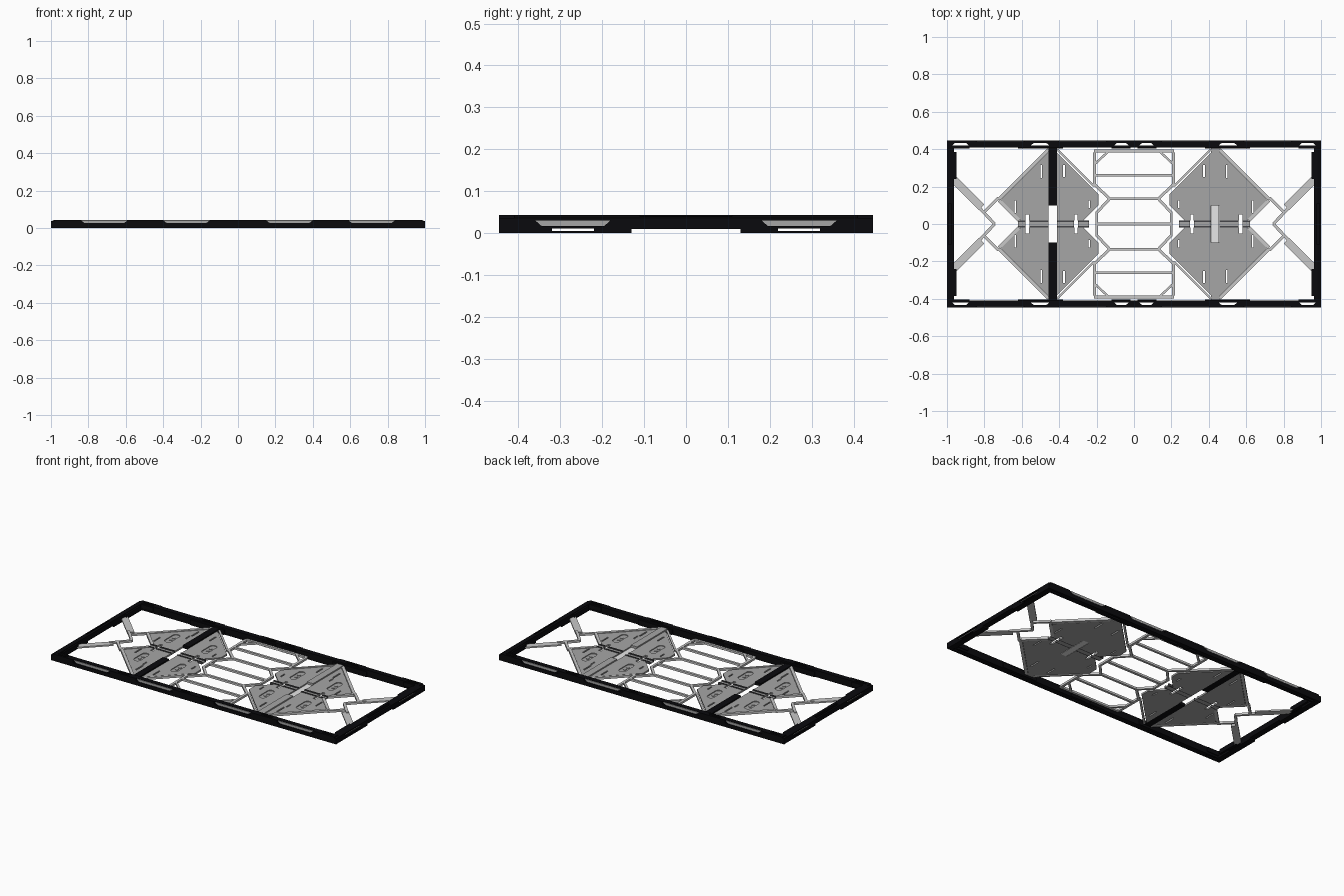
import bpy, bmesh, math
from mathutils import Vector

if "Cube" in bpy.data.objects:
    bpy.data.objects.remove(bpy.data.objects["Cube"])


def material(name, r, g, b):
    m = bpy.data.materials.new(name)
    m.diffuse_color = (r, g, b, 1)
    m.use_nodes = True
    m.node_tree.nodes["Principled BSDF"].inputs["Base Color"].default_value = m.diffuse_color
    return m


BLACK = material("black", 0.003, 0.003, 0.004)
GREY = material("panel grey", 0.38, 0.38, 0.38)
PALE = material("pale grey", 0.58, 0.58, 0.58)
DARK = material("seam dark", 0.06, 0.06, 0.065)
WHITE = material("white", 0.95, 0.95, 0.95)

ALL = [(1, 1), (-1, 1), (1, -1), (-1, -1)]
LR = [(1, 1), (-1, 1)]
FB = [(1, 1), (1, -1)]
ONE = [(1, 1)]


def build(name, solids, mat, signs=ALL, cutter=None):
    """Solids are (outline, low, high, axis); each is repeated for every mirror sign."""
    bm = bmesh.new()
    for pts, lo, hi, axis in solids:
        for sx, sy in signs:
            rings = []
            for h in (lo, hi):
                ring = []
                for a, b in pts:
                    x, y, z = {"z": (a, b, h), "x": (h, a, b), "y": (a, h, b)}[axis]
                    ring.append(bm.verts.new((x * sx, y * sy, z)))
                rings.append(ring)
            n = len(pts)
            bm.faces.new(rings[0])
            bm.faces.new(rings[1])
            for i in range(n):
                j = (i + 1) % n
                bm.faces.new((rings[0][i], rings[0][j], rings[1][j], rings[1][i]))
    bmesh.ops.recalc_face_normals(bm, faces=bm.faces)
    me = bpy.data.meshes.new(name)
    bm.to_mesh(me)
    bm.free()
    ob = bpy.data.objects.new(name, me)
    bpy.context.collection.objects.link(ob)
    me.materials.append(mat)
    if cutter:
        mod = ob.modifiers.new("cut", "BOOLEAN")
        mod.operation = "DIFFERENCE"
        mod.solver = "EXACT"
        mod.object = cutter
    return ob


def helper(name, solids, signs=ALL):
    ob = build(name, solids, BLACK, signs)
    ob.hide_render = True
    ob.hide_viewport = False
    ob.display_type = "WIRE"
    return ob


def box(x0, x1, y0, y1, z0, z1):
    return ([(x0, y0), (x1, y0), (x1, y1), (x0, y1)], z0, z1, "z")


def bar(p, q, w, z0, z1):
    p, q = Vector(p), Vector(q)
    d = (q - p).normalized() * w / 2
    s = Vector((-d.y, d.x))
    return ([tuple(v) for v in (p + s, q + s, q - s, p - s)], z0, z1, "z")


def stadium(cx, cy, r, half, z0, z1):
    pts = [(cx + r * math.cos(t * math.pi / 8),
            cy + r * math.sin(t * math.pi / 8) + (half if t <= 8 else -half))
           for t in list(range(9)) + list(range(8, 17))]
    pts[9] = (cx - r, cy - half)
    return (pts, z0, z1, "z")


# Long side beams with through slots
slots = [([(a, 0.421), (b, 0.421), (b - 0.014, 0.434), (a + 0.014, 0.434)], -0.01, 0.06, "z")
         for a, b in ((0.03, 0.105), (0.455, 0.55), (0.885, 0.97))]
side_cut = helper("side_slot_cutter", slots)
build("side_beams", [box(-0.985, 0.985, 0.41, 0.441, 0, 0.043)], BLACK, FB, side_cut)
build("side_lower_rails", [box(-0.985, 0.985, 0.441, 0.446, 0, 0.024)], BLACK, FB)
build("side_tabs", [box(0.38, 0.62, 0.403, 0.41, 0, 0.034),
                    box(0.02, 0.12, 0.405, 0.41, 0, 0.034),
                    box(0.88, 0.962, 0.403, 0.41, 0.012, 0.04)], BLACK)
build("corner_blocks", [box(0.985, 1.0, 0.41, 0.446, 0, 0.036)], BLACK)
build("side_panels", [([(a, 0.041), (b, 0.041), (b - 0.02, 0.026), (a + 0.02, 0.026)],
                       0.441, 0.445, "y") for a, b in ((0.15, 0.40), (0.59, 0.84))], GREY)
build("side_panel_frames", [box(a, b, 0.441, 0.446, 0.024, 0.043)
                            for a, b in ((0, 0.145), (0.405, 0.585), (0.845, 0.985))], BLACK)

# End beams: underside notch, narrow slots, panel recesses and top slot
panel = [(0.18, 0.030), (0.36, 0.030), (0.345, 0.017), (0.195, 0.017)]
end_cut = helper("end_cutter", [box(0.9, 1.1, -0.13, 0.13, -0.02, 0.010),
                                box(0.979, 0.992, -0.11, 0.11, 0.0101, 0.06)], LR)
end_cut2 = helper("end_recess_cutter", [(panel, 0.986, 1.02, "x"),
                                        box(0.9, 1.1, 0.22, 0.32, 0.005, 0.011)])
profile = [(0.962, 0), (1, 0), (1, 0.036), (0.982, 0.043), (0.962, 0.043)]
ends = build("end_beams", [(profile, -0.41, 0.41, "y")], BLACK, LR, end_cut)
mod = ends.modifiers.new("recess", "BOOLEAN")
mod.operation, mod.solver, mod.object = "DIFFERENCE", "EXACT", end_cut2
build("end_panels", [(panel, 0.984, 0.989, "x")], GREY)
build("end_inner_blocks", [box(0.950, 0.962, 0.24, 0.385, 0.012, 0.04)], BLACK)

# Diamond panels: square on its corner, clipped along the seam and the cross bar
CX, CY = 0.435, 0.13
Z0, Z1 = 0.013, 0.024
outer = [(0.457, 0.018), (CX + 0.17, 0.018), (CX + 0.275, CY), (0.457, 0.383)]
inner = [(0.413, 0.018), (0.413, 0.383), (0.19, 0.16), (0.19, 0.10), (0.272, 0.018)]
cuts = []
for cx in (0.57, 0.31):
    cuts += [stadium(cx, 0.155, 0.022, 0.038, 0.019, 0.05),
             box(cx - 0.009, cx + 0.009, -0.01, 0.05, 0, 0.05)]
cuts += [box(0.491, 0.500, 0.245, 0.315, 0, 0.05), box(0.370, 0.379, 0.25, 0.315, 0, 0.05),
         box(0.500, 0.508, 0.195, 0.235, 0.02, 0.05), box(0.630, 0.638, 0.06, 0.125, 0, 0.05),
         box(0.236, 0.244, 0.085, 0.125, 0, 0.05)]
plate_cut = helper("plate_cutter", cuts)
build("diamond_panels", [(outer, Z0, Z1, "z"), (inner, Z0, Z1, "z")], GREY, ALL, plate_cut)
build("recess_studs", [stadium(cx, cy, 0.011, 0.0, 0.019, 0.0225)
                       for cx in (0.57, 0.31) for cy in (0.14, 0.17)], GREY)

# Pale edging around the outer diamond sides
build("diamond_edging", [bar((0.457, 0.398), (0.722, 0.133), 0.018, Z0, 0.028),
                         bar((0.722, 0.127), (0.615, 0.02), 0.018, Z0, 0.028),
                         bar((0.41, 0.398), (0.215, 0.203), 0.012, Z0, 0.026)], PALE)

# Centre seam strips of each panel group
seam, ribs = [], []
for a, b in ((0.24, 0.30), (0.32, 0.413), (0.457, 0.56), (0.58, 0.62)):
    seam.append(box(a, b, 0.012, 0.020, Z0, 0.028))
    ribs.append(box(a, b, -0.012, 0.012, Z0, 0.022))
build("seam_strips", seam, DARK)
build("seam_ribs", ribs, GREY, LR)

# Cross bars, one black and one grey
cross = [box(0.413, 0.457, 0.10, 0.405, Z0, 0.032)]
build("left_cross_bar", cross, BLACK, [(-1, 1), (-1, -1)])
build("right_cross_bar", cross, GREY, FB)
build("right_bar_insert", [box(0.415, 0.455, -0.10, 0.10, Z0, 0.018)], WHITE, ONE)

# Central lattice of rails with forked ends
build("lattice_long_rails", [box(-0.215, 0.215, 0.383, 0.397, Z0, 0.026),
                             box(-0.205, 0.205, 0.254, 0.268, Z0, 0.026),
                             box(-0.135, 0.135, 0.128, 0.142, Z0, 0.026)], PALE, FB)
build("lattice_middle_rail", [box(-0.2, 0.2, -0.008, 0.008, Z0, 0.026)], PALE, ONE)
build("lattice_forks", [box(0.204, 0.220, 0.20, 0.383, Z0, 0.026),
                        bar((0.13, 0.135), (0.21, 0.21), 0.015, Z0, 0.026),
                        bar((0.13, 0.135), (0.20, 0.06), 0.015, Z0, 0.026),
                        box(0.192, 0.206, 0, 0.066, Z0, 0.026),
                        bar((0.14, 0.385), (0.208, 0.322), 0.012, Z0, 0.026)], PALE)

# End braces: wide arms, thin chevron and links to the diamonds
build("end_braces", [bar((0.965, 0.24), (0.815, 0.09), 0.042, Z0, 0.022),
                     bar((0.835, 0.095), (0.745, 0.0), 0.016, Z0, 0.026),
                     bar((0.805, 0.06), (0.725, 0.14), 0.016, Z0, 0.026)], PALE)
